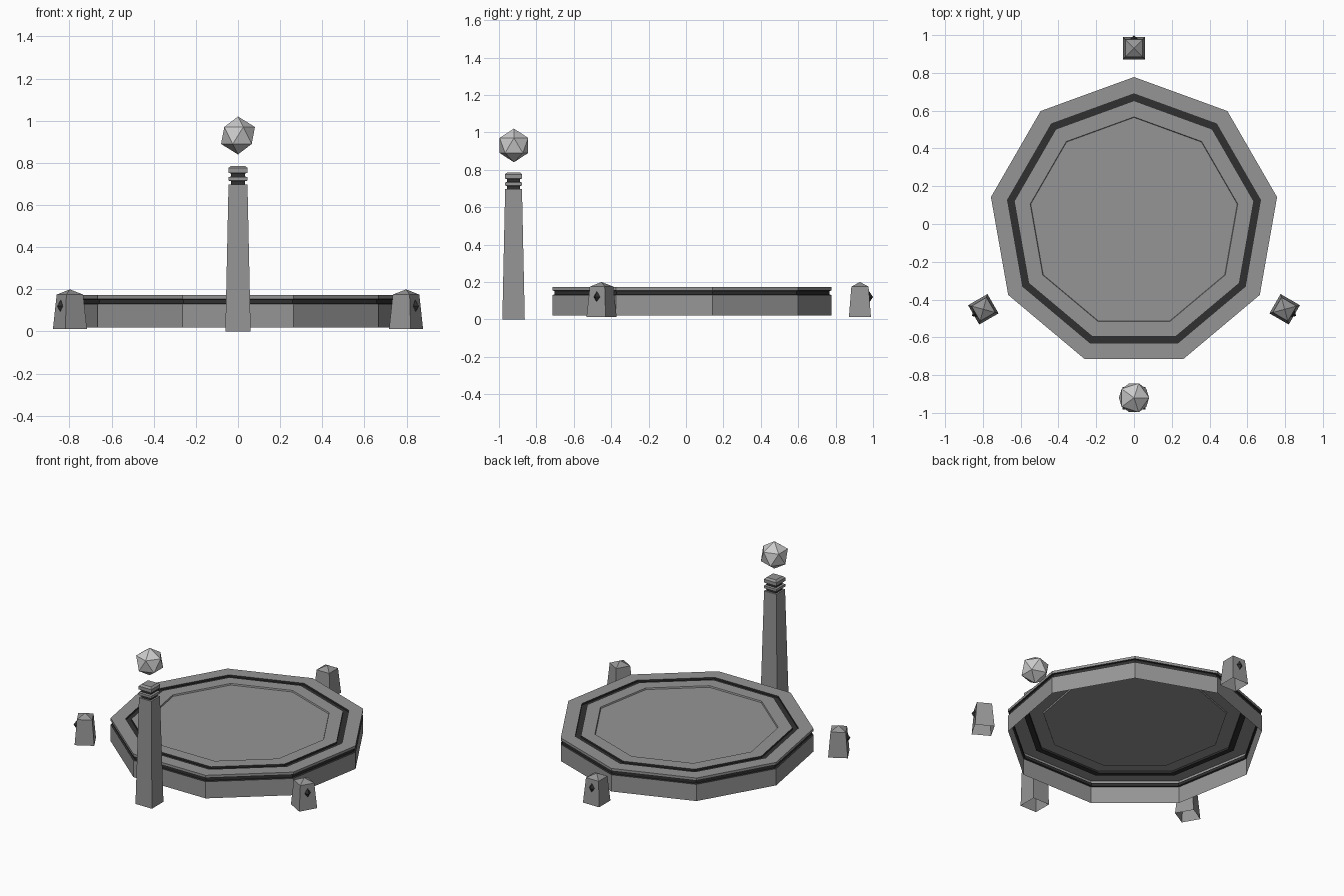
import bpy, bmesh
from math import radians, cos, sin, sqrt

if "Cube" in bpy.data.objects:
    bpy.data.objects.remove(bpy.data.objects["Cube"])


def material(name, v):
    m = bpy.data.materials.new(name)
    m.diffuse_color = (v, v, v, 1)
    m.use_nodes = True
    m.node_tree.nodes["Principled BSDF"].inputs["Base Color"].default_value = m.diffuse_color
    return m


STONE = material("stone", 0.3)
DARK = material("dark_inlay", 0.03)


def loft(name, sides, profile, loc, turn=0.0, dark=(), cap=True, mats=(STONE, DARK)):
    """Stack regular polygons (radius, z); 'dark' lists inlaid profile segments."""
    bm = bmesh.new()
    rings = []
    for r, z in profile:
        angles = [radians(turn + 360 * i / sides) for i in range(sides)]
        rings.append([bm.verts.new((r * cos(a), r * sin(a), z)) for a in angles])
    for s, (a, b) in enumerate(zip(rings, rings[1:])):
        for i in range(sides):
            j = (i + 1) % sides
            f = bm.faces.new((a[i], a[j], b[j], b[i]))
            f.material_index = 1 if s in dark else 0
    if cap:
        bm.faces.new(rings[-1])
    bmesh.ops.remove_doubles(bm, verts=bm.verts, dist=1e-5)
    me = bpy.data.meshes.new(name)
    bm.to_mesh(me)
    bm.free()
    for m in mats:
        me.materials.append(m)
    ob = bpy.data.objects.new(name, me)
    ob.location = loc
    bpy.context.collection.objects.link(ob)
    return ob


def square(points):
    """Half widths to corner radii."""
    return [(h * sqrt(2), z) for h, z in points]


CY = 0.009

# Nine-sided platform, open underneath, with side groove and top inlay
loft("platform", 9,
     [(0.769, 0.02), (0.769, 0.13), (0.759, 0.133), (0.759, 0.152), (0.769, 0.155),
      (0.769, 0.172), (0.68, 0.172), (0.68, 0.16), (0.644, 0.16), (0.644, 0.172),
      (0.558, 0.172), (0.555, 0.163)],
     (0, CY, 0), turn=90, dark=(1, 2, 3, 6, 7, 8))

# Three short posts with an outward-facing gem
for label, deg in (("back", 90), ("left", 210), ("right", 330)):
    dx, dy = cos(radians(deg)), sin(radians(deg))
    loft(label + "_post", 4,
         square([(0.059, 0.012), (0.046, 0.175), (0, 0.2)]),
         (0.921 * dx, CY + 0.921 * dy, 0), turn=deg + 45, cap=False)
    loft(label + "_post_gem", 4, [(0, -0.03), (0.02, 0), (0, 0.03)],
         (0.971 * dx, CY + 0.971 * dy, 0.12), turn=deg, cap=False, mats=(DARK,))

# Tall front pillar with stacked collar plates
loft("front_pillar", 4,
     square([(0.06, 0), (0.045, 0.698), (0.034, 0.698), (0.034, 0.713),
             (0.046, 0.716), (0.046, 0.732), (0.034, 0.735), (0.034, 0.75),
             (0.046, 0.753), (0.046, 0.775), (0.034, 0.786)]),
     (0, -0.922, 0), turn=45, dark=(2, 6))

# Floating faceted orb
bpy.ops.mesh.primitive_ico_sphere_add(subdivisions=1, radius=0.09, location=(0, -0.92, 0.93))
bpy.context.object.name = "floating_orb"
